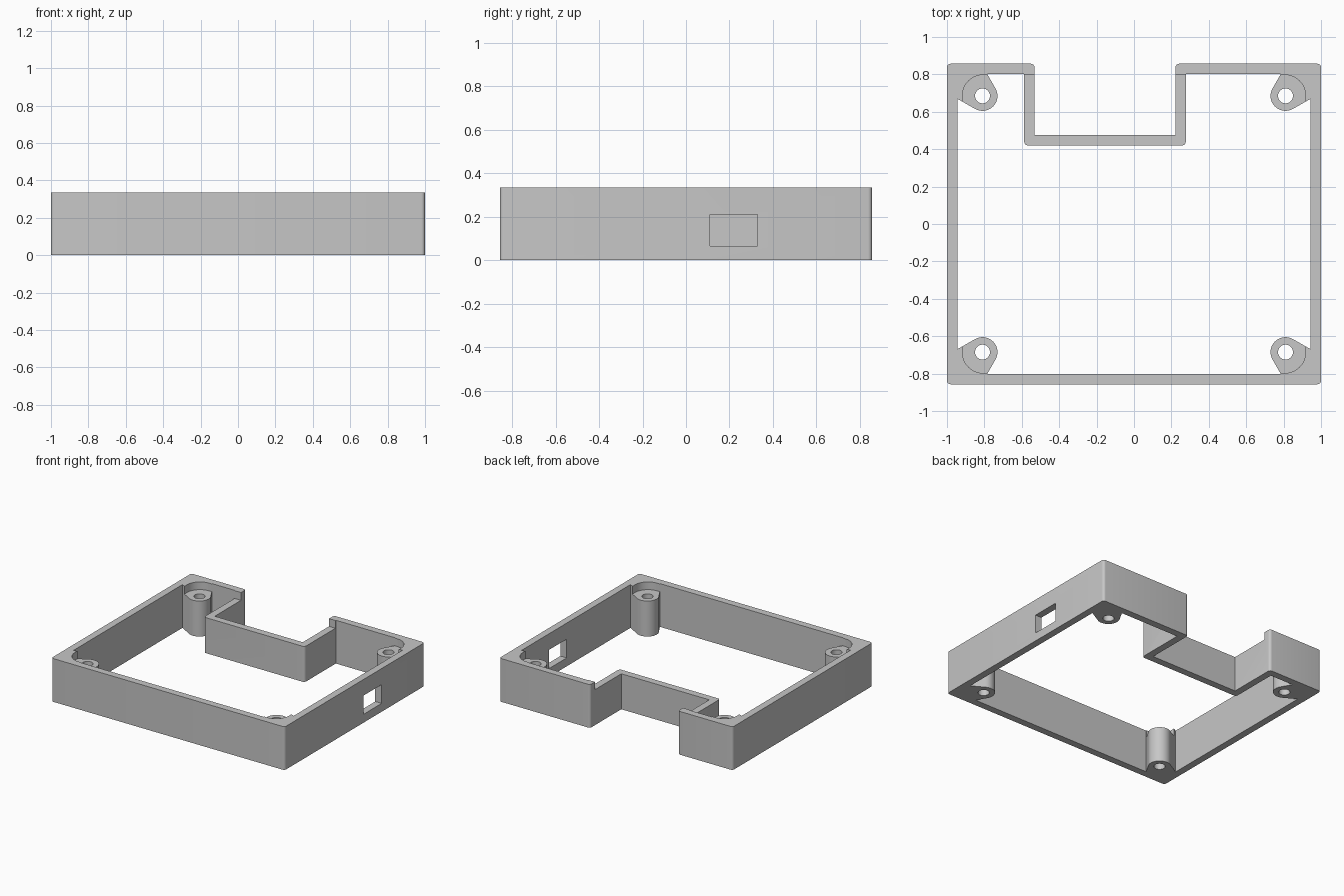
import bpy, bmesh, math
from mathutils import Vector

if "Cube" in bpy.data.objects:
    bpy.data.objects.remove(bpy.data.objects["Cube"], do_unlink=True)

HEIGHT, LEDGE = 0.335, 0.275      # rim height, seat height
X, Y, WALL = 1.0, 0.857, 0.055    # half sizes, wall thickness
N_LEFT, N_RIGHT, N_Y = -0.532, 0.222, 0.475   # back recess
BOSS = Vector((0.81, 0.685))

grey = bpy.data.materials.new("light grey plastic")
grey.use_nodes = True
colour = (0.57, 0.57, 0.57, 1)
grey.diffuse_color = colour
grey.node_tree.nodes["Principled BSDF"].inputs["Base Color"].default_value = colour


def prism(name, points, z0, z1):
    bm = bmesh.new()
    face = bm.faces.new([bm.verts.new((p[0], p[1], z0)) for p in points])
    new = bmesh.ops.extrude_face_region(bm, geom=[face])["geom"]
    for v in new:
        if isinstance(v, bmesh.types.BMVert):
            v.co.z = z1
    bmesh.ops.recalc_face_normals(bm, faces=bm.faces)
    mesh = bpy.data.meshes.new(name)
    bm.to_mesh(mesh)
    bm.free()
    mesh.materials.append(grey)
    obj = bpy.data.objects.new(name, mesh)
    bpy.context.collection.objects.link(obj)
    return obj


def arc(centre, radius, start, end, steps):
    return [(centre[0] + radius * math.cos(math.radians(start + (end - start) * i / steps)),
             centre[1] + radius * math.sin(math.radians(start + (end - start) * i / steps)))
            for i in range(steps + 1)]


def rounded(points, radius, sign, steps=6):
    """Round the right-angled corners that turn in the given direction."""
    out = []
    for i, p in enumerate(points):
        p = Vector(p)
        a = (Vector(points[i - 1]) - p).normalized()
        b = (Vector(points[(i + 1) % len(points)]) - p).normalized()
        if sign * (b.x * a.y - b.y * a.x) > 0:
            c = p + (a + b) * radius
            for k in range(steps + 1):
                t = math.pi / 2 * k / steps
                out.append(c - radius * (b * math.cos(t) + a * math.sin(t)))
        else:
            out.append(p)
    return out


def outline(inset):
    x, y = X - inset, Y - inset
    l, r, n = N_LEFT - inset, N_RIGHT + inset, N_Y - inset
    return [(-x, -y), (x, -y), (x, y), (r, y), (r, n), (l, n), (l, y), (-x, y)]


def box(x0, x1, y0, y1):
    return [(x0, y0), (x1, y0), (x1, y1), (x0, y1)]


def combine(target, other, operation):
    mod = target.modifiers.new(operation.lower(), "BOOLEAN")
    mod.operation, mod.object, mod.solver = operation, other, "EXACT"
    bpy.context.view_layer.objects.active = target
    bpy.ops.object.modifier_apply(modifier=mod.name)
    bpy.data.objects.remove(other, do_unlink=True)


# Perimeter wall with the back recess
frame = prism("enclosure_frame", rounded(outline(0), 0.02, 1), 0, HEIGHT)
combine(frame, prism("cavity", rounded(outline(WALL), 0.02, -1), -0.1, 0.5), "DIFFERENCE")

# Corner screw bosses, blended into the walls
corners = [(sx, sy) for sx in (-1, 1) for sy in (-1, 1)]
shape = arc(BOSS, 0.08, -60, -210, 20)
shape += [(0.785, 0.802), (0.785, 0.83), (0.97, 0.83), (0.97, 0.67), (0.945, 0.67)]
for sx, sy in corners:
    combine(frame, prism("boss", [(sx * p[0], sy * p[1]) for p in shape], 0, HEIGHT), "UNION")

# Seat for a board, cut with rounded corners
seat = rounded(box(-0.917, 0.917, -0.797, 0.797), 0.11, 1, 12)
combine(frame, prism("seat", seat, LEDGE, 0.5), "DIFFERENCE")

# Screw holes
for sx, sy in corners:
    hole = arc((sx * BOSS.x, sy * BOSS.y), 0.04, 0, 345, 23)
    combine(frame, prism("hole", hole, -0.1, 0.5), "DIFFERENCE")

# Port opening in the left wall
combine(frame, prism("port", box(0.9, 1.1, 0.11, 0.33), 0.065, 0.21), "DIFFERENCE")

bpy.ops.object.select_all(action="DESELECT")
frame.select_set(True)
bpy.context.view_layer.objects.active = frame
bpy.ops.object.shade_smooth_by_angle(angle=math.radians(30))
